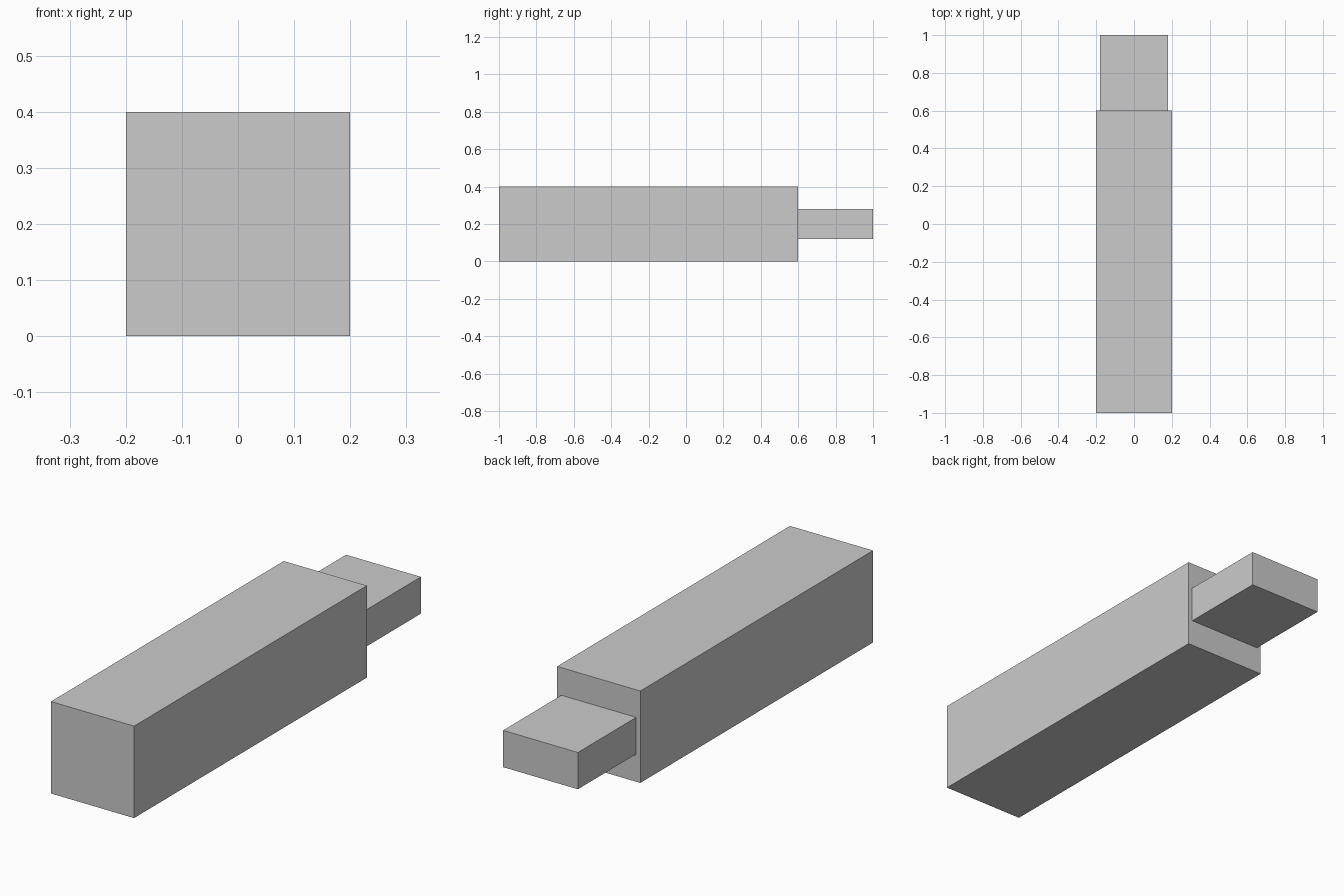
import bpy

default_cube = bpy.data.objects.get("Cube")
if default_cube:
    bpy.data.objects.remove(default_cube, do_unlink=True)

# Plain grey for the whole model
grey = bpy.data.materials.new("light_grey")
grey.use_nodes = True
colour = (0.6, 0.6, 0.6, 1)
grey.diffuse_color = colour
grey.node_tree.nodes["Principled BSDF"].inputs["Base Color"].default_value = colour


def box(name, centre, size):
    bpy.ops.mesh.primitive_cube_add(size=1, location=centre)
    obj = bpy.context.object
    obj.name = name
    obj.scale = size
    bpy.ops.object.transform_apply(location=False, rotation=False, scale=True)
    obj.data.materials.append(grey)
    return obj


# Long square body
box("body", (0, -0.2, 0.2), (0.4, 1.6, 0.4))

# Flat plug at the back, seated on the body's end face
box("plug", (0, 0.8, 0.2), (0.36, 0.4, 0.16))
